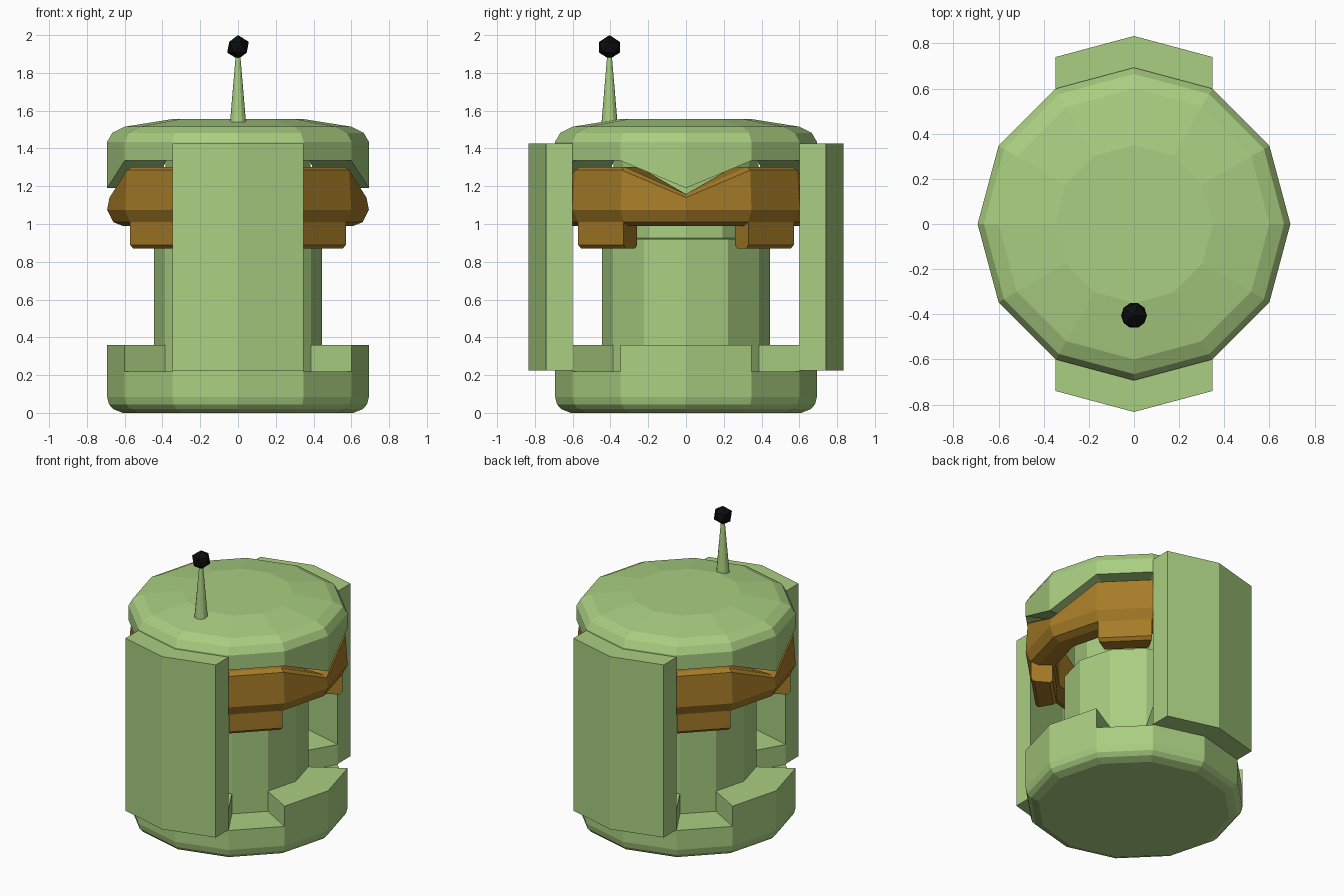
import bpy, bmesh
from math import cos, sin, radians

if "Cube" in bpy.data.objects:
    bpy.data.objects.remove(bpy.data.objects["Cube"])


def material(name, rgb):
    m = bpy.data.materials.new(name)
    m.diffuse_color = (*rgb, 1)
    m.use_nodes = True
    m.node_tree.nodes["Principled BSDF"].inputs["Base Color"].default_value = m.diffuse_color
    return m


GREEN = material("green", (0.40, 0.62, 0.22))
ORANGE = material("orange", (0.38, 0.20, 0.02))
BLACK = material("black", (0.004, 0.004, 0.005))


def finish(name, bm, mat):
    bmesh.ops.remove_doubles(bm, verts=bm.verts, dist=1e-5)
    bmesh.ops.dissolve_degenerate(bm, edges=bm.edges, dist=1e-5)
    bmesh.ops.recalc_face_normals(bm, faces=bm.faces)
    me = bpy.data.meshes.new(name)
    bm.to_mesh(me)
    bm.free()
    me.materials.append(mat)
    ob = bpy.data.objects.new(name, me)
    bpy.context.collection.objects.link(ob)
    return ob


def sweep(name, section, mat, start=0, end=360, axis_open=False):
    """Sweep an (r, z) section around z in 30 degree steps; section depends on angle."""
    bm = bmesh.new()
    full = end - start == 360
    rings = []
    for a in range(start, end + (0 if full else 1), 30):
        t = radians(a)
        rings.append([bm.verts.new((r * cos(t), r * sin(t), z)) for r, z in section(a)])
    n, k = len(rings), len(rings[0])
    for i in range(n if full else n - 1):
        p, q = rings[i], rings[(i + 1) % n]
        for j in range(k - 1 if axis_open else k):
            m = (j + 1) % k
            bm.faces.new((p[j], q[j], q[m], p[m]))
    if not full:
        bm.faces.new(rings[0])
        bm.faces.new(rings[-1])
    return finish(name, bm, mat)


R = 0.693

# base drum with rounded lower edge
sweep("base", lambda a: [(0, 0), (0.61, 0), (0.66, 0.02), (0.683, 0.045), (R, 0.085),
                         (R, 0.22), (0, 0.22)], GREEN, axis_open=True)

# raised blocks on the base and hanging tabs under the ring, four of each
for i in range(4):
    sweep(f"base_block_{i}", lambda a: [(0.43, 0.2), (R, 0.2), (R, 0.36), (0.43, 0.36)],
          GREEN, 90 * i - 30, 90 * i + 30)
    sweep(f"ring_tab_{i}", lambda a: [(0.52, 1.02), (0.52, 0.885), (0.54, 0.87), (0.64, 0.87),
                                      (0.66, 0.89), (0.66, 1.02)],
          ORANGE, 90 * i + 30, 90 * i + 60)

# central column, stepped near the top
sweep("column", lambda a: [(0, 0.2), (0.445, 0.2), (0.445, 0.92), (0.385, 0.925),
                           (0.385, 1.45), (0, 1.45)], GREEN, axis_open=True)


# ring with notched upper edge
def ring_section(a):
    top = 1.14 if a % 90 == 0 else 1.285
    return [(0.5, 1.0), (0.61, 0.99), (0.66, 1.01), (R, 1.075), (0.68, top),
            (0.65, top + 0.018), (0.5, top + 0.018)]


sweep("ring", ring_section, ORANGE)


# lid with pointed lower teeth
def lid_section(a):
    low = 1.19 if a % 90 == 0 else 1.335
    return [(0, 1.555), (0.35, 1.555), (0.6, 1.515), (0.665, 1.483), (R, 1.435),
            (R, low), (0.44, low), (0.44, 1.42), (0, 1.42)]


sweep("lid", lid_section, GREEN, axis_open=True)

# front and back panels
for name, s in (("front_panel", -1), ("back_panel", 1)):
    bm = bmesh.new()
    plan = [(-0.347, 0.6), (0, 0.693), (0.347, 0.6), (0.347, 0.74), (0, 0.833), (-0.347, 0.74)]
    face = bm.faces.new([bm.verts.new((x, s * y, 0.225)) for x, y in plan])
    new = bmesh.ops.extrude_face_region(bm, geom=[face])["geom"]
    bmesh.ops.translate(bm, vec=(0, 0, 1.2),
                        verts=[v for v in new if isinstance(v, bmesh.types.BMVert)])
    finish(name, bm, GREEN)

# antenna and its tip
bm = bmesh.new()
bmesh.ops.create_cone(bm, cap_ends=True, segments=12, radius1=0.042, radius2=0.01, depth=0.38)
bmesh.ops.translate(bm, verts=bm.verts, vec=(0, -0.405, 1.73))
finish("antenna", bm, GREEN)
bm = bmesh.new()
bmesh.ops.create_icosphere(bm, subdivisions=1, radius=0.064)
bmesh.ops.translate(bm, verts=bm.verts, vec=(0, -0.405, 1.936))
finish("antenna_tip", bm, BLACK)
